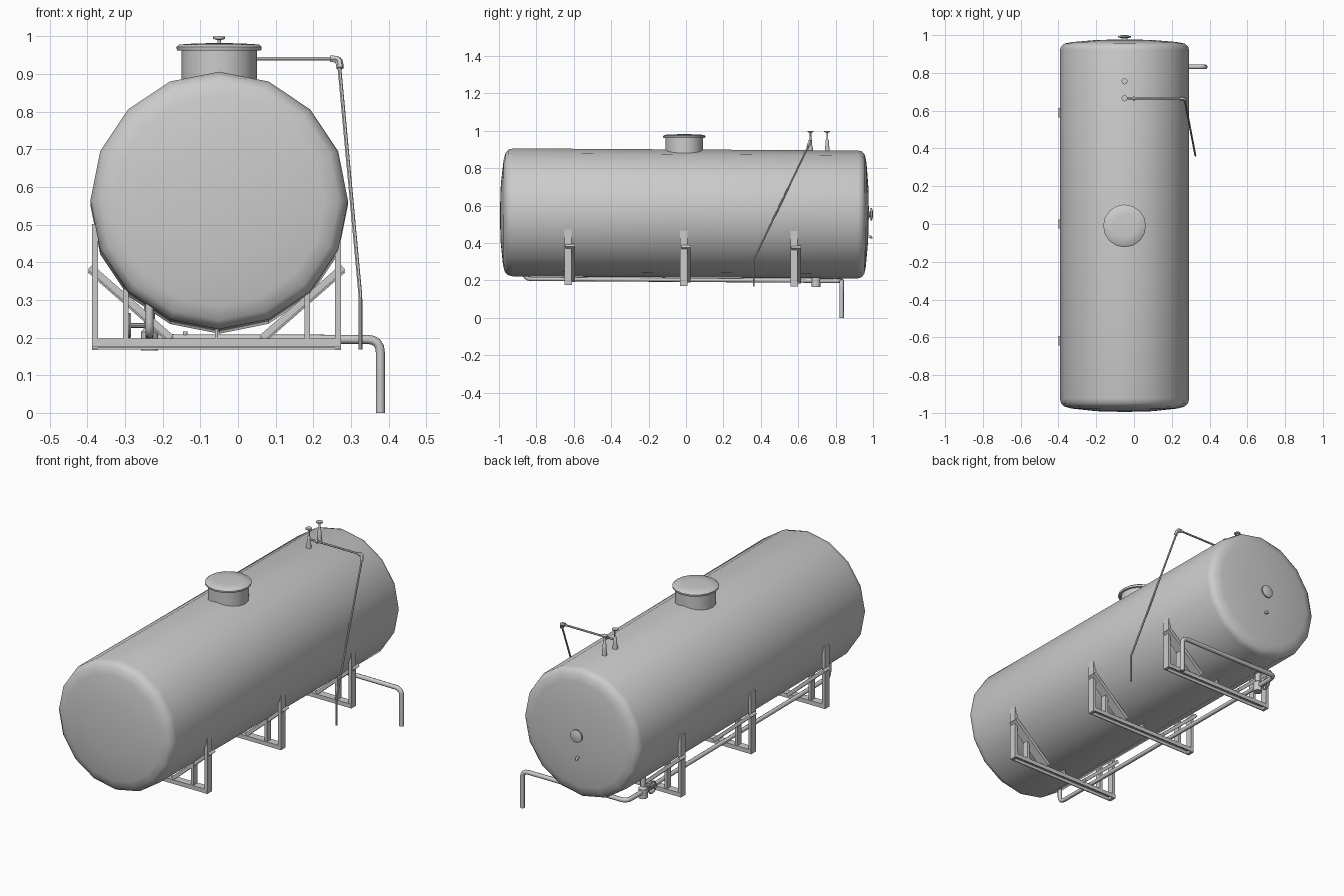
import bpy, bmesh, math
from mathutils import Vector, Matrix

if "Cube" in bpy.data.objects:
    bpy.data.objects.remove(bpy.data.objects["Cube"])

CX = -0.05          # tank axis in x
SLOPE = 0.0063      # slight fall towards the back


def finish(name, bm, smooth=40):
    bmesh.ops.recalc_face_normals(bm, faces=bm.faces)
    me = bpy.data.meshes.new(name)
    bm.to_mesh(me)
    bm.free()
    ob = bpy.data.objects.new(name, me)
    bpy.context.collection.objects.link(ob)
    bpy.ops.object.select_all(action='DESELECT')
    ob.select_set(True)
    bpy.context.view_layer.objects.active = ob
    if smooth:
        bpy.ops.object.shade_smooth_by_angle(angle=math.radians(smooth))
    return ob


def lathe(name, profile, loc, axis=(0, 0, 1), sides=12, smooth=40):
    """Revolve (radius, height) points about an axis; r = 0 closes to a pole."""
    bm = bmesh.new()
    rot = Vector((0, 0, 1)).rotation_difference(Vector(axis)).to_matrix()
    rings = []
    for r, h in profile:
        n = 1 if r == 0 else sides
        rings.append([bm.verts.new(rot @ Vector((r * math.cos(2 * math.pi * i / sides),
                      r * math.sin(2 * math.pi * i / sides), h)) + Vector(loc)) for i in range(n)])
    for a, b in zip(rings, rings[1:]):
        for i in range(sides):
            j = (i + 1) % sides
            vs = [a[i % len(a)], a[j % len(a)], b[j % len(b)], b[i % len(b)]]
            bm.faces.new(list(dict.fromkeys(vs)))
    return finish(name, bm, smooth)


def pipe(name, pts, r, bend=0.03, res=2):
    """Round tube along a path with filleted corners."""
    pts = [Vector(p) for p in pts]
    path = [pts[0]]
    for a, p, b in zip(pts, pts[1:], pts[2:]):
        s, e = p + (a - p).normalized() * bend, p + (b - p).normalized() * bend
        for k in range(5):
            t = k / 4
            path.append(s * (1 - t) ** 2 + p * 2 * t * (1 - t) + e * t * t)
    path.append(pts[-1])
    cu = bpy.data.curves.new(name, 'CURVE')
    cu.dimensions = '3D'
    cu.bevel_depth, cu.bevel_resolution, cu.use_fill_caps = r, res, True
    sp = cu.splines.new('POLY')
    sp.points.add(len(path) - 1)
    for q, p in zip(sp.points, path):
        q.co = (*p, 1)
    ob = bpy.data.objects.new(name, cu)
    bpy.context.collection.objects.link(ob)
    bpy.ops.object.select_all(action='DESELECT')
    ob.select_set(True)
    bpy.context.view_layer.objects.active = ob
    bpy.ops.object.convert(target='MESH')
    bpy.ops.object.shade_smooth_by_angle(angle=math.radians(50))


def add_box(bm, c, size, tilt=0):
    m = Matrix.Translation(c) @ Matrix.Rotation(tilt, 4, 'Y') @ Matrix.Diagonal((*size, 1))
    bmesh.ops.create_cube(bm, size=1, matrix=m)


# tank shell: 16-sided drum with shallow dished ends
tank = lathe("tank_shell", [(0, -0.995), (0.15, -0.991), (0.28, -0.977), (0.318, -0.967),
             (0.336, -0.95), (0.342, -0.925), (0.342, 0.92), (0.336, 0.94), (0.318, 0.955),
             (0.28, 0.963), (0.15, 0.974), (0, 0.978)], (0, 0, 0), (0, 1, 0), 16, 50)
tank.location = (CX, 0, 0.558)
tank.rotation_euler = (-SLOPE, 0, 0)

# manhole neck, flange and domed lid
lathe("manhole_neck", [(0, 0.85), (0.1, 0.85), (0.1, 0.966), (0, 0.966)], (CX, -0.01, 0), sides=16)
lathe("manhole_lid", [(0, 0.962), (0.111, 0.962), (0.113, 0.967), (0.113, 0.972), (0.106, 0.978),
      (0.06, 0.981), (0, 0.982)], (CX, -0.01, 0), sides=16)

# two top vents
for i, y in enumerate((0.665, 0.755)):
    lathe(f"vent_{i + 1}", [(0, 0.87), (0.013, 0.87), (0.013, 0.905), (0.009, 0.925), (0.009, 0.95),
          (0.005, 0.955), (0.005, 0.99), (0.016, 0.993), (0.016, 0.999), (0, 1.0)], (CX, y, 0))

# thin vent pipe with elbow and collar
pipe("vent_pipe_top", [(CX, 0.665, 0.94), (0.25, 0.665, 0.94)], 0.005, res=1)
pipe("vent_pipe_elbow", [(0.245, 0.665, 0.94), (0.268, 0.663, 0.939), (0.271, 0.652, 0.915)],
     0.010, 0.01, 1)
pipe("vent_pipe_drop", [(0.268, 0.66, 0.93), (0.325, 0.362, 0.31), (0.325, 0.362, 0.168)],
     0.005, 0.01, 1)
lathe("vent_pipe_collar", [(0, -0.005), (0.01, -0.005), (0.01, 0.005), (0, 0.005)],
      (0.0, 0.665, 0.94), (1, 0, 0))

# three support frames
for i, y in enumerate((-0.63, -0.012, 0.578)):
    dz = -SLOPE * (y + 0.63)
    fx = CX - 0.007
    bm = bmesh.new()
    # base channel, open below
    add_box(bm, (fx, y, 0.195 + dz), (0.662, 0.04, 0.006))
    for s in (-1, 1):
        add_box(bm, (fx, y + s * 0.0175, 0.187 + dz), (0.662, 0.005, 0.022))
    for s in (-1, 1):
        # outer post, inner post and diagonal saddle brace
        add_box(bm, (fx + s * 0.323, y, 0.338 + dz), (0.016, 0.038, 0.326))
        add_box(bm, (fx + s * 0.241, y, 0.262 + dz), (0.015, 0.034, 0.135))
        d = Vector((s * 0.215, 0, 0.188))
        add_box(bm, (fx + s * 0.228, y + 0.012, 0.293 + dz), (d.length, 0.05, 0.018),
                -math.atan2(d.z, d.x))
    # centre stub under the belly
    add_box(bm, (fx, y, 0.208 + dz), (0.008, 0.034, 0.03))
    finish(f"support_frame_{i + 1}", bm, 0)

# drain line under the tank, valve, and outlet
VX = -0.235
pipe("drain_pipe", [(VX, -0.865, 0.30), (VX, -0.865, 0.208), (VX, 0.69, 0.198)], 0.011, 0.035)
pipe("outlet_pipe", [(VX, 0.69, 0.197), (VX, 0.832, 0.197), (0.378, 0.832, 0.195),
     (0.378, 0.832, 0.0)], 0.012, 0.035)
lathe("valve_body", [(0, 0.165), (0.023, 0.165), (0.023, 0.215), (0.014, 0.225), (0.014, 0.29),
      (0, 0.29)], (VX, 0.695, 0))
lathe("valve_stem", [(0, 0), (0.006, 0), (0.006, 0.06), (0, 0.06)], (VX, 0.695, 0.232), (-1, 0, 0), 8)
bpy.ops.mesh.primitive_torus_add(location=(-0.288, 0.695, 0.232), rotation=(0, math.pi / 2, 0),
                                 major_radius=0.03, minor_radius=0.004,
                                 major_segments=16, minor_segments=6)
bpy.context.object.name = "valve_wheel_rim"
bm = bmesh.new()
for k in range(3):
    m = (Matrix.Translation((-0.288, 0.695, 0.232)) @ Matrix.Rotation(k * math.pi / 3, 4, 'X')
         @ Matrix.Diagonal((0.004, 0.004, 0.058, 1)))
    bmesh.ops.create_cube(bm, size=1, matrix=m)
finish("valve_wheel_spokes", bm, 0)
pipe("outlet_stub", [(-0.14, 0.832, 0.195), (-0.14, 0.832, 0.216)], 0.006)

# rear gauge and small tap
lathe("rear_gauge", [(0, 0.96), (0.016, 0.96), (0.016, 0.985), (0.034, 0.987), (0.034, 0.994),
      (0.012, 1.0), (0, 1.0)], (CX, 0, 0.553), (0, 1, 0), 16)
pipe("rear_tap", [(CX, 0.955, 0.435), (CX, 0.99, 0.435), (CX, 0.99, 0.425)], 0.006, 0.005)
